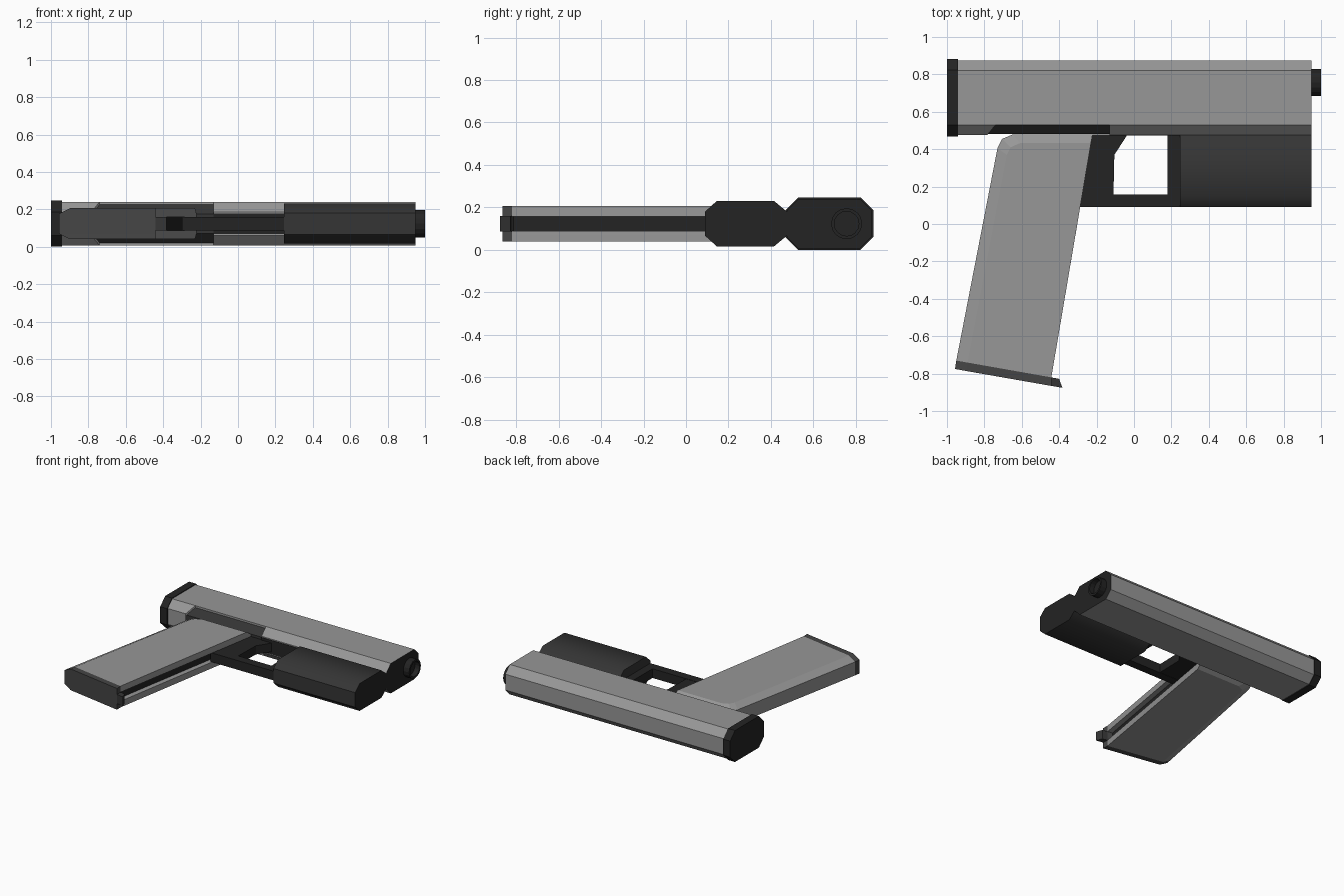
import bpy, bmesh, math
from mathutils import Vector

if "Cube" in bpy.data.objects:
    bpy.data.objects.remove(bpy.data.objects["Cube"])

ZC = 0.123  # middle plane of the model


def material(name, v):
    m = bpy.data.materials.new(name)
    m.diffuse_color = (v, v, v, 1)
    m.use_nodes = True
    m.node_tree.nodes["Principled BSDF"].inputs["Base Color"].default_value = m.diffuse_color
    return m


GREY = material("steel grey", 0.31)
DARK = material("dark grey", 0.035)
BLACK = material("black", 0.017)


def loft(name, rings, mat):
    """Skin a stack of matching rings and cap both ends."""
    bm = bmesh.new()
    vs = [[bm.verts.new(p) for p in r] for r in rings]
    n = len(rings[0])
    for a, b in zip(vs, vs[1:]):
        for i in range(n):
            j = (i + 1) % n
            bm.faces.new((a[i], a[j], b[j], b[i]))
    bm.faces.new(vs[0])
    bm.faces.new(vs[-1])
    bmesh.ops.recalc_face_normals(bm, faces=bm.faces)
    me = bpy.data.meshes.new(name)
    bm.to_mesh(me)
    bm.free()
    ob = bpy.data.objects.new(name, me)
    bpy.context.collection.objects.link(ob)
    me.materials.append(mat)
    return ob


def plate(name, pts, half, mat):
    """Side outline (x, y) given a thickness about the middle plane."""
    return loft(name, [[(x, y, ZC + s * half) for x, y in pts] for s in (-1, 1)], mat)


def octagon(y0, y1, half, cy0, cy1, cz):
    """Cross-section (y, z) with cut corners."""
    right = [(y0, half - cz), (y0 + cy0, half), (y1 - cy1, half), (y1, half - cz)]
    return [(y, ZC + z) for y, z in right] + [(y, ZC - z) for y, z in reversed(right)]


def bar(name, x0, x1, sec, mat):
    return loft(name, [[(x, y, z) for y, z in sec] for x in (x0, x1)], mat)


# slide with a dark muzzle face
slide = bar("slide", -0.945, 0.95, octagon(0.475, 0.875, 0.117, 0.055, 0.055, 0.055), GREY)
slide.data.materials.append(BLACK)
for f in slide.data.polygons:
    if f.normal.x > 0.9:
        f.material_index = 1

# side slots along the lower slide edges
cutter = plate("slot_cutter", [(-0.785, 0.45), (-0.785, 0.475), (-0.74, 0.53),
                               (-0.13, 0.53), (-0.13, 0.45)], 0.3, GREY)
cutter.hide_render = True
cutter.hide_viewport = False
cutter.display_type = 'WIRE'
mod = slide.modifiers.new("slots", 'BOOLEAN')
mod.object = cutter
mod.operation = 'DIFFERENCE'
mod.solver = 'EXACT'
bpy.context.view_layer.objects.active = slide
bpy.ops.object.modifier_apply(modifier="slots")
bpy.data.objects.remove(cutter, do_unlink=True)
bar("slot_core", -0.80, -0.12, octagon(0.48, 0.60, 0.104, 0.052, 0.02, 0.052), DARK)

# rear cap
bar("rear_cap", -1.0, -0.94, octagon(0.468, 0.883, 0.123, 0.06, 0.06, 0.06), BLACK)

# muzzle tube with a recessed bore
def circle(x, r, n=16):
    return [(x, 0.757 + r * math.cos(2 * math.pi * i / n),
             ZC + r * math.sin(2 * math.pi * i / n)) for i in range(n)]

loft("muzzle", [circle(0.93, 0.073), circle(1.0, 0.073), circle(1.0, 0.058),
                circle(0.96, 0.058)], BLACK)

# front lower block
block = bar("front_block", 0.245, 0.95, octagon(0.09, 0.475, 0.107, 0.055, 0.06, 0.05), DARK)
block.data.materials.append(BLACK)
for f in block.data.polygons:
    if f.normal.x > 0.9:
        f.material_index = 1
for o in bpy.context.selected_objects:
    o.select_set(False)
block.select_set(True)
bpy.context.view_layer.objects.active = block
bpy.ops.object.shade_smooth_by_angle(angle=math.radians(47))

# trigger guard frame, one bent strip, with the trigger inside
plate("trigger_guard", [(-0.30, 0.09), (0.25, 0.09), (0.25, 0.478), (0.18, 0.478),
                        (0.18, 0.157), (-0.30, 0.157)], 0.036, BLACK)
plate("trigger", [(-0.30, 0.15), (-0.11, 0.15), (-0.105, 0.37), (-0.035, 0.478),
                  (-0.30, 0.478)], 0.034, BLACK)
# dark underside strip of the slide above the trigger
plate("underside_strip", [(-0.13, 0.472), (0.25, 0.472), (0.25, 0.48), (-0.13, 0.48)], 0.055, BLACK)

# grip: two bevelled side panels around a recessed middle
outer = [(-0.95, -0.73), (-0.73, 0.405), (-0.705, 0.455), (-0.65, 0.478), (-0.222, 0.478), (-0.442, -0.82)]
inner = [(-0.89, -0.741), (-0.68, 0.37), (-0.66, 0.41), (-0.61, 0.432), (-0.23, 0.432), (-0.442, -0.82)]
for side, s in (("left", 1), ("right", -1)):
    loft("grip_panel_" + side, [[(x, y, ZC + s * h) for x, y in ring] for ring, h in
                                ((outer, 0.035), (outer, 0.053), (inner, 0.083))], GREY)
plate("grip_core", outer[:4] + [(-0.29, 0.478), (-0.51, -0.808)], 0.036, GREY)
plate("grip_front_strip", [(-0.30, 0.47), (-0.262, 0.47), (-0.482, -0.813), (-0.52, -0.806)], 0.0355, BLACK)

# grip base plate with a narrow toe
base_o = [(-0.95, -0.73), (-0.957, -0.775), (-0.44, -0.866), (-0.442, -0.82)]
base_i = [(-0.89, -0.741), (-0.897, -0.786), (-0.44, -0.866), (-0.442, -0.82)]
loft("base_plate", [[(x, y, ZC + h) for x, y in ring] for ring, h in
                    ((base_i, -0.083), (base_o, -0.053), (base_o, 0.053), (base_i, 0.083))],
     material("charcoal", 0.06))
plate("base_toe", [(-0.50, -0.81), (-0.40, -0.828), (-0.383, -0.876), (-0.50, -0.855)], 0.036, DARK)
